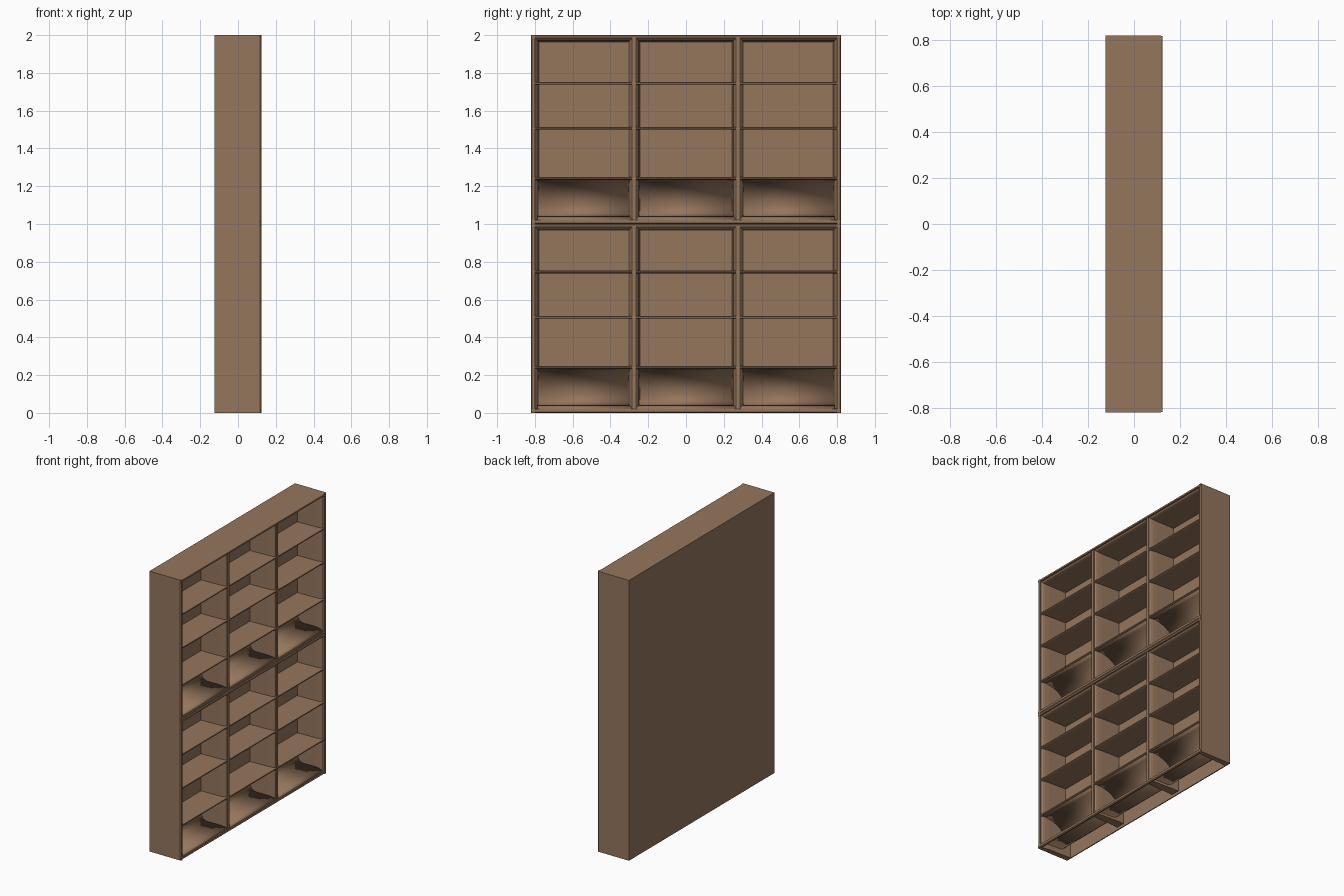
import bpy, bmesh, math

if "Cube" in bpy.data.objects:
    bpy.data.objects.remove(bpy.data.objects["Cube"])

wood = bpy.data.materials.new("brown_wood")
wood.diffuse_color = (0.30, 0.18, 0.108, 1)
wood.use_nodes = True
wood.node_tree.nodes["Principled BSDF"].inputs["Base Color"].default_value = wood.diffuse_color

BACK, FRONT = -0.124, 0.124
INNER = -0.078            # visible rear face of the compartments
W = 0.82                  # half width
DIV = 0.275               # divider positions


def finish(name, bm):
    bmesh.ops.recalc_face_normals(bm, faces=bm.faces)
    me = bpy.data.meshes.new(name)
    bm.to_mesh(me)
    bm.free()
    me.materials.append(wood)
    ob = bpy.data.objects.new(name, me)
    bpy.context.collection.objects.link(ob)
    return ob


def extrude(name, pts, axis, a, b, closed=True):
    """Profile pts are (x, other); extruded along axis 'y' or 'z' from a to b."""
    bm = bmesh.new()

    def put(p, t):
        return bm.verts.new((p[0], t, p[1]) if axis == 'y' else (p[0], p[1], t))
    lo = [put(p, a) for p in pts]
    hi = [put(p, b) for p in pts]
    n = len(pts)
    for i in range(n if closed else n - 1):
        j = (i + 1) % n
        bm.faces.new((lo[i], lo[j], hi[j], hi[i]))
    if closed:
        bm.faces.new(lo)
        bm.faces.new(hi)
    return finish(name, bm)


def rect(x0, x1, a, b):
    return [(x0, a), (x1, a), (x1, b), (x0, b)]


# thickness that grows from the front edge inward: (x, extra thickness)
FLARE = [(0.112, 0.0), (0.105, 0.008), (0.09, 0.012), (0.06, 0.015)]


def flared_edge(base, sign, front=FRONT):
    """Inner edge of a wall running from front to back, swelling inward."""
    pts = [(front, base)]
    pts += [(x, base + sign * e) for x, e in FLARE]
    return pts + [(BACK + 0.007, base + sign * 0.022)]


def unit(z0, label):
    top = z0 + 1.0
    # outer shell back and inner back panel
    extrude(label + "_outer_back", rect(BACK, BACK + 0.007, -W, W), 'z', z0, top)
    extrude(label + "_back_panel", rect(INNER - 0.005, INNER, -W + 0.01, W - 0.01),
            'z', z0 + 0.12, top - 0.01)
    # side walls with a small outer chamfer at the front
    for s, side in ((-1, "left"), (1, "right")):
        prof = [(BACK, s * W), (FRONT - 0.007, s * W), (FRONT, s * (W - 0.006))]
        prof += flared_edge(s * (W - 0.02), -s) + [(BACK, s * (W - 0.042))]
        extrude(f"{label}_{side}_side", prof, 'z', z0, top)
        # dividers, thin at the front and thicker behind
        a = flared_edge(s * DIV + 0.01, 1, 0.118)
        b = flared_edge(s * DIV - 0.01, -1, 0.118)
        extrude(f"{label}_{side}_divider", a + b[::-1], 'z', z0 + 0.02, top - 0.01)
    # top board
    prof = [(BACK, top), (FRONT - 0.007, top), (FRONT, top - 0.004)]
    prof += flared_edge(top - 0.015, -1) + [(BACK, top - 0.037)]
    extrude(label + "_top", prof, 'y', -W + 0.003, W - 0.003)
    # front rail below the floor
    extrude(label + "_front_rail", [(0.110, z0), (FRONT - 0.006, z0), (FRONT, z0 + 0.005),
            (FRONT, z0 + 0.02), (0.110, z0 + 0.022)], 'y', -W + 0.003, W - 0.003)
    # thin shelves
    for i, z in enumerate((0.24, 0.505, 0.745)):
        extrude(f"{label}_shelf_{i + 1}",
                [(INNER - 0.003, z0 + z - 0.006), (0.112, z0 + z - 0.006),
                 (0.118, z0 + z - 0.003), (0.118, z0 + z + 0.004),
                 (0.112, z0 + z + 0.008), (INNER - 0.003, z0 + z + 0.008)],
                'y', -W + 0.01, W - 0.01)
    # curved scoop: floor, rounded rear corner and arched ceiling
    pts = [(0.118, 0.020), (0.105, 0.030), (0.085, 0.037), (0.05, 0.040)]
    for k in range(5):
        t = math.pi / 2 * k / 4
        pts.append((INNER + 0.05 - 0.05 * math.sin(t), 0.090 - 0.05 * math.cos(t)))
    for k in range(9):
        t = math.pi / 2 * k / 8
        pts.append((0.108 - (0.108 - INNER) * math.cos(t), 0.105 + 0.13 * math.sin(t)))
    for i, (a, b) in enumerate(((-W + 0.03, -DIV), (-DIV, DIV), (DIV, W - 0.03))):
        ob = extrude(f"{label}_scoop_{i + 1}", [(x, z0 + z) for x, z in pts],
                     'y', a + 0.004, b - 0.004, closed=False)
        m = ob.modifiers.new("thickness", 'SOLIDIFY')
        m.thickness = 0.005
        m.offset = 0
        bpy.context.view_layer.objects.active = ob
        ob.select_set(True)
        bpy.ops.object.shade_smooth_by_angle(angle=math.radians(35))
        ob.select_set(False)


unit(0.0, "lower")
unit(1.0, "upper")
